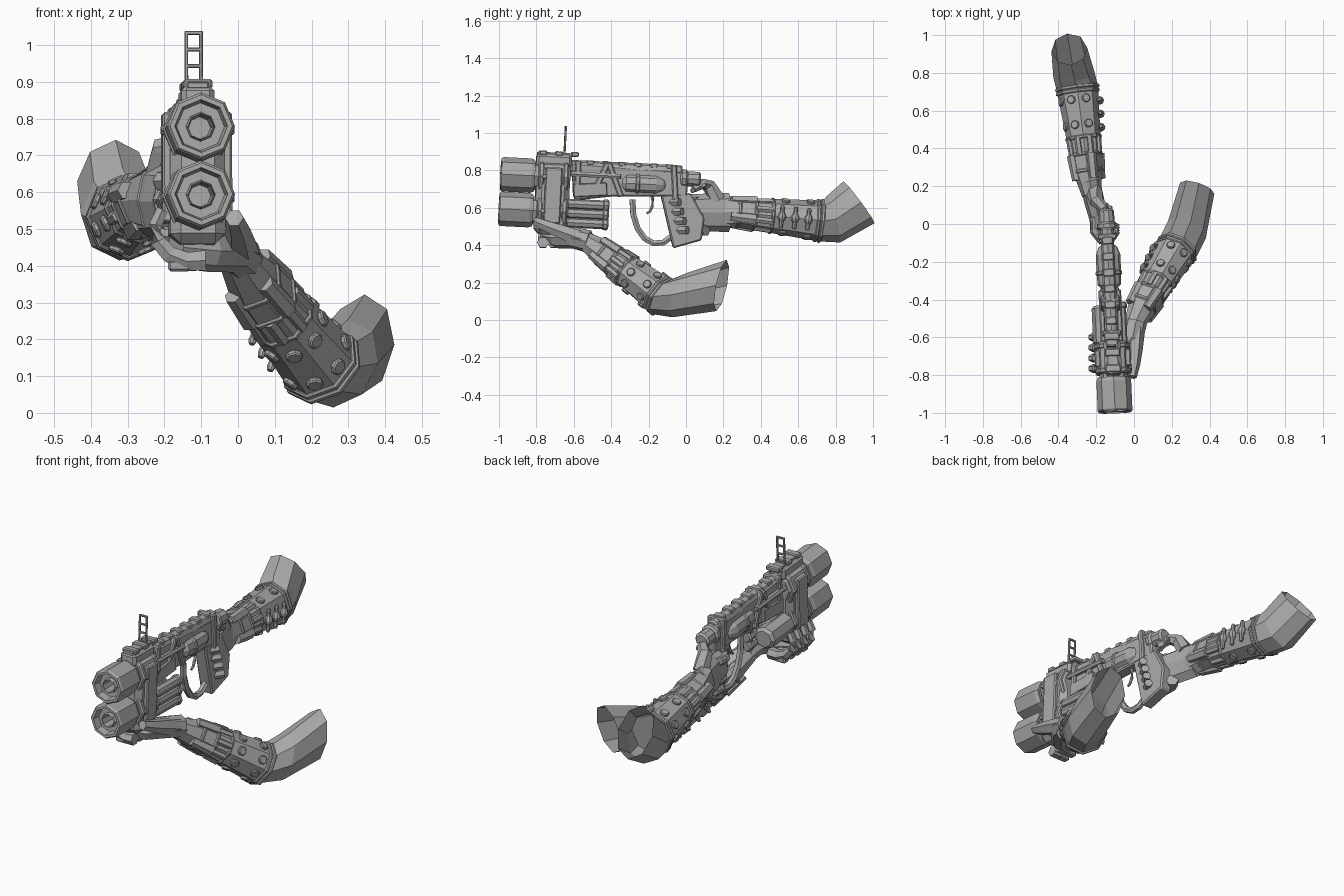
import bpy, bmesh
from math import sin, cos, pi
from mathutils import Vector, Matrix

cube = bpy.data.objects.get("Cube")
if cube:
    bpy.data.objects.remove(cube, do_unlink=True)

SHADE = (.4, .4, .4, 1)
grey = bpy.data.materials.new("mid_grey")
grey.use_nodes = True
grey.diffuse_color = SHADE
grey.node_tree.nodes["Principled BSDF"].inputs["Base Color"].default_value = SHADE

WORLD = Matrix.Identity(4)
# Weapon space: origin at the upper muzzle, +y runs back along the barrel
GUN = (Matrix.Translation((-.1, -.99, .78)) @ Matrix.Rotation(.045, 4, 'Z')
       @ Matrix.Rotation(-.05, 4, 'X'))
SIDES = (-1, 1)


def finish(name, bm, space):
    bmesh.ops.recalc_face_normals(bm, faces=bm.faces)
    bm.transform(space)
    mesh = bpy.data.meshes.new(name)
    bm.to_mesh(mesh)
    bm.free()
    mesh.materials.append(grey)
    bpy.context.collection.objects.link(bpy.data.objects.new(name, mesh))


def chamfer(bm, width):
    bmesh.ops.bevel(bm, geom=bm.edges[:], offset=width, segments=1, affect='EDGES')


def box(name, centre, size, tilt=0, space=GUN):
    """Chamfered block, tilted about x."""
    bm = bmesh.new()
    bmesh.ops.create_cube(bm, size=1, matrix=Matrix.Diagonal((*size, 1)))
    chamfer(bm, min(size) / 5)
    bm.transform(Matrix.Translation(centre) @ Matrix.Rotation(tilt, 4, 'X'))
    finish(name, bm, space)


def side_profile(name, outline, width):
    """Extrude a (y, z) outline across the weapon."""
    bm = bmesh.new()
    face = bm.faces.new([bm.verts.new((-width / 2, y, z)) for y, z in outline])
    grown = bmesh.ops.extrude_face_region(bm, geom=[face])['geom']
    moved = [v for v in grown if isinstance(v, bmesh.types.BMVert)]
    bmesh.ops.translate(bm, verts=moved, vec=(width, 0, 0))
    chamfer(bm, width / 9)
    finish(name, bm, GUN)


def frame(tangent):
    t = tangent.normalized()
    side = t.cross(Vector((0, 0, 1)))
    side = side.normalized() if side.length > .01 else Vector((1, 0, 0))
    return side, side.cross(t)


def loft(name, rings, sides, space, open_end=False):
    """Skin over rings given as (centre, side radius, up radius, tangent)."""
    bm = bmesh.new()
    loops = []
    for centre, wide, tall, tangent in rings:
        s, u = frame(tangent)
        turns = [2 * pi * i / sides for i in range(sides)]
        loops.append([bm.verts.new(centre + s * wide * cos(a) + u * tall * sin(a)) for a in turns])
    for a, b in zip(loops, loops[1:]):
        for i in range(sides):
            j = (i + 1) % sides
            bm.faces.new((a[i], a[j], b[j], b[i]))
    bm.faces.new(loops[0])
    if not open_end:
        bm.faces.new(loops[-1])
    finish(name, bm, space)


def lathe(name, origin, axis, profile, sides=8, space=GUN):
    """Turn (distance, radius) pairs around an axis."""
    origin, axis = Vector(origin), Vector(axis).normalized()
    loft(name, [(origin + axis * d, r, r, axis) for d, r in profile], sides, space)


def drum(name, origin, length, radius, axis=(0, 1, 0), sides=8, space=GUN):
    """Cylinder with chamfered ends."""
    edge = min(radius, length) / 4
    lathe(name, origin, axis, [(0, radius - edge), (edge, radius), (length - edge, radius),
                               (length, radius - edge)], sides, space)


def limb(name, points, thick, thin, sides=6, space=WORLD, tall=1):
    """Tapering tube through points, optionally oval."""
    points = [Vector(p) for p in points]
    last = len(points) - 1
    rings = []
    for i, p in enumerate(points):
        r = thick + (thin - thick) * i / last
        rings.append((p, r, r * tall, points[min(i + 1, last)] - points[max(i - 1, 0)]))
    loft(name, rings, sides, space)


def arc(centre, u, v, start, end, steps=5):
    """Points on an ellipse between two angles, in units of pi."""
    angles = [pi * (start + (end - start) * i / steps) for i in range(steps + 1)]
    return [Vector(centre) + Vector(u) * cos(a) + Vector(v) * sin(a) for a in angles]


# Twin octagonal muzzles, recessed bores, and the stacked housing behind them
UPPER, LOWER = 0, -.185
for label, z in (("upper", UPPER), ("lower", LOWER)):
    lathe(label + "_muzzle", (0, 0, z), (0, 1, 0),
          [(.18, .085), (.16, .092), (.01, .092), (0, .085), (0, .072), (.04, .065),
           (.04, .04), (.02, .035), (.1, .03)])
    drum(label + "_collar", (0, .15, z), .1, .075)
    drum(label + "_housing", (0, .19, z), .18, .09)
    for y in (.2, .33):
        drum(label + "_housing_rib", (0, y, z), .03, .095)
box("housing_web", (0, .28, -.1), (.15, .18, .2))
box("housing_belly", (0, .28, -.24), (.15, .18, .14))
box("housing_top", (0, .28, .085), (.09, .19, .07))
for side in SIDES:
    box("housing_side_plate", (side * .08, .28, -.1), (.03, .09, .3))
    for z in (UPPER, LOWER):
        drum("housing_bolt", (side * .085, .23, z), .015, .014, axis=(side, 0, 0), sides=6)

# Receiver with top barrel, side rods, straps and rail teeth
side_profile("receiver", [(.37, .08), (1, .06), (1, -.07), (.6, -.09), (.4, -.12)], .07)
drum("top_barrel", (0, .37, .06), .6, .035)
box("top_rail", (0, .29, .12), (.06, .2, .02))
for i in range(9):
    front = i < 3
    box("rail_tooth", (0, .22 + i * .085, .125 if front else .085), (.08 if front else .06, .04, .025))
for side in SIDES:
    drum("side_rod", (side * .045, .37, .02), .27, .015, sides=6)
    box("receiver_panel", (side * .04, .48, -.06), (.02, .18, .07), tilt=.1)
for y, tilt in ((.41, 0), (.53, -.4), (.61, .4), (.93, .1)):
    box("receiver_strap", (0, y, 0), (.1, .03, .19), tilt)

# Pressure canister and rear knob
for side in SIDES:
    x = side * .01
    lathe("canister", (x, .65, -.015), (0, 1, 0),
          [(0, .03), (.02, .052), (.08, .055), (.18, .055), (.22, .04), (.24, .015)], sides=10)
    drum("canister_ring", (x, .72, -.015), .025, .06, sides=10)
drum("rear_collar", (0, .96, .025), .04, .052, sides=10)
drum("rear_knob", (0, .99, .025), .08, .042, sides=10)

# Lower tubes: one wide drum on the right, three slim ones on the left
box("tube_cradle", (0, .43, -.19), (.1, .14, .14))
drum("wide_tube", (-.04, .36, -.18), .21, .06)
for row in range(3):
    z = -.14 - row * .05
    drum("lower_tube", (.055, .36, z), .2, .027)
    drum("lower_tube_cap", (.055, .55, z), .035, .032)

# Ladder sight
for side in SIDES:
    box("sight_post", (side * .02 - .005, .335, .195), (.01, .01, .16))
for row in range(4):
    box("sight_rung", (-.005, .335, .135 + row * .045), (.05, .01, .01))

# Trigger guard, trigger, grip and hammer
limb("trigger_guard", arc((0, .85, -.1), (0, .14, 0), (0, 0, .23), -1, -.3, steps=6),
     .018, .018, space=GUN)
limb("trigger", arc((0, .79, -.11), (0, .03, 0), (0, 0, .06), .5, -.5), .012, .007, space=GUN)
side_profile("grip", [(.86, -.07), (1.02, -.05), (1.1, -.18), (1.09, -.3), (.94, -.35)], .07)
box("hammer", (0, 1.06, -.02), (.03, .09, .025), tilt=.5)

# Right hand wrapped around the grip
limb("right_palm", [(-.235, .23, .575), (-.21, .12, .575), (-.185, .03, .575), (-.18, -.03, .58)],
     .055, .05, sides=8, tall=1.9)
for i in range(4):
    y, z = i * .014 - .01, .63 - i * .05
    limb("right_finger", arc((-.15, y, z), (.06, 0, 0), (0, .08, 0), .6, 1.9), .032, .022)
    box("right_knuckle", (-.215, y, z), (.03, .05, .035), space=WORLD)
limb("right_thumb", [(-.21, .17, .64), (-.2, .12, .72), (-.165, .09, .73), (-.13, .04, .7)], .045, .02)

# Left hand cradling the housing from below
limb("left_palm", [(.01, -.52, .42), (-.01, -.6, .44), (-.08, -.68, .44), (-.17, -.72, .45)],
     .06, .055, sides=8)
for i in range(4):
    y = -.6 - i * .055
    limb("left_finger", arc((-.12, y, .5), (.105, 0, 0), (0, 0, .09), 1.6, .8), .032, .018)
    box("left_knuckle", (-.16, y, .4), (.06, .04, .03), space=WORLD)
limb("left_thumb", [(.01, -.55, .43), (.005, -.66, .47), (0, -.74, .5), (-.01, -.81, .53)], .05, .025)


def arm(side, wrist, cuff, elbow, bend, mouth, facing, spindle_turn, wrist_height):
    """Octagonal sleeve, open past the elbow, with bands, bars, studs and spindles."""
    wrist, cuff, elbow, bend, mouth, facing = map(Vector, (wrist, cuff, elbow, bend, mouth, facing))
    along = (elbow - cuff).normalized()
    s, u = frame(along)
    thin, thick = .078, .11
    loft(side + "_sleeve", [(wrist, .05, wrist_height, along), (cuff, thin, thin, along),
                            (elbow, thick, thick, along),
                            (bend, .11, .13, along + facing.normalized()),
                            (mouth, .095, .14, facing)], 8, WORLD, open_end=True)

    def radius(k):
        return thin + (thick - thin) * k

    def spot(k, turn, lift=.9):
        out = s * cos(turn) + u * sin(turn)
        return cuff.lerp(elbow, k) + out * radius(k) * lift, out

    for k in (0, .2, .4, .95, 1):
        drum(side + "_band", cuff.lerp(elbow, k) - along * .01, .02, radius(k) * 1.07, along, space=WORLD)
    for i in range(8):
        turn = (i + .5) * pi / 4
        limb(side + "_cuff_bar", [spot(.2, turn)[0], spot(.4, turn)[0]], .018, .018)
        if i % 2:
            limb(side + "_wrist_plate", [spot(-.1, turn)[0], spot(.2, turn)[0]], .026, .03)
        if cos(turn - spindle_turn) < .9:
            for k in (.55, .85):
                point, out = spot(k, turn)
                drum(side + "_stud", point, .016, .023, out, space=WORLD)
    # Beaded spindles laid around the sleeve
    for k in (.5, .66, .82):
        point, out = spot(k, spindle_turn, lift=1.05)
        around = along.cross(out)
        beads = [(i * .012, .008 + .015 * abs(sin(pi * i / 10) * cos(pi * (i - 5) / 5))) for i in range(11)]
        lathe(side + "_spindle", point - around * .06, around, beads, space=WORLD)


arm("right", wrist=(-.225, .15, .58), cuff=(-.245, .28, .575), elbow=(-.3, .72, .53),
    bend=(-.318, .79, .54), mouth=(-.343, .925, .63), facing=(-.1, .8, .6),
    spindle_turn=0, wrist_height=.1)
arm("left", wrist=(-.01, -.55, .43), cuff=(.045, -.43, .35), elbow=(.23, -.13, .125),
    bend=(.28, -.03, .135), mouth=(.335, .19, .185), facing=(.3, .9, -.2),
    spindle_turn=pi, wrist_height=.05)
